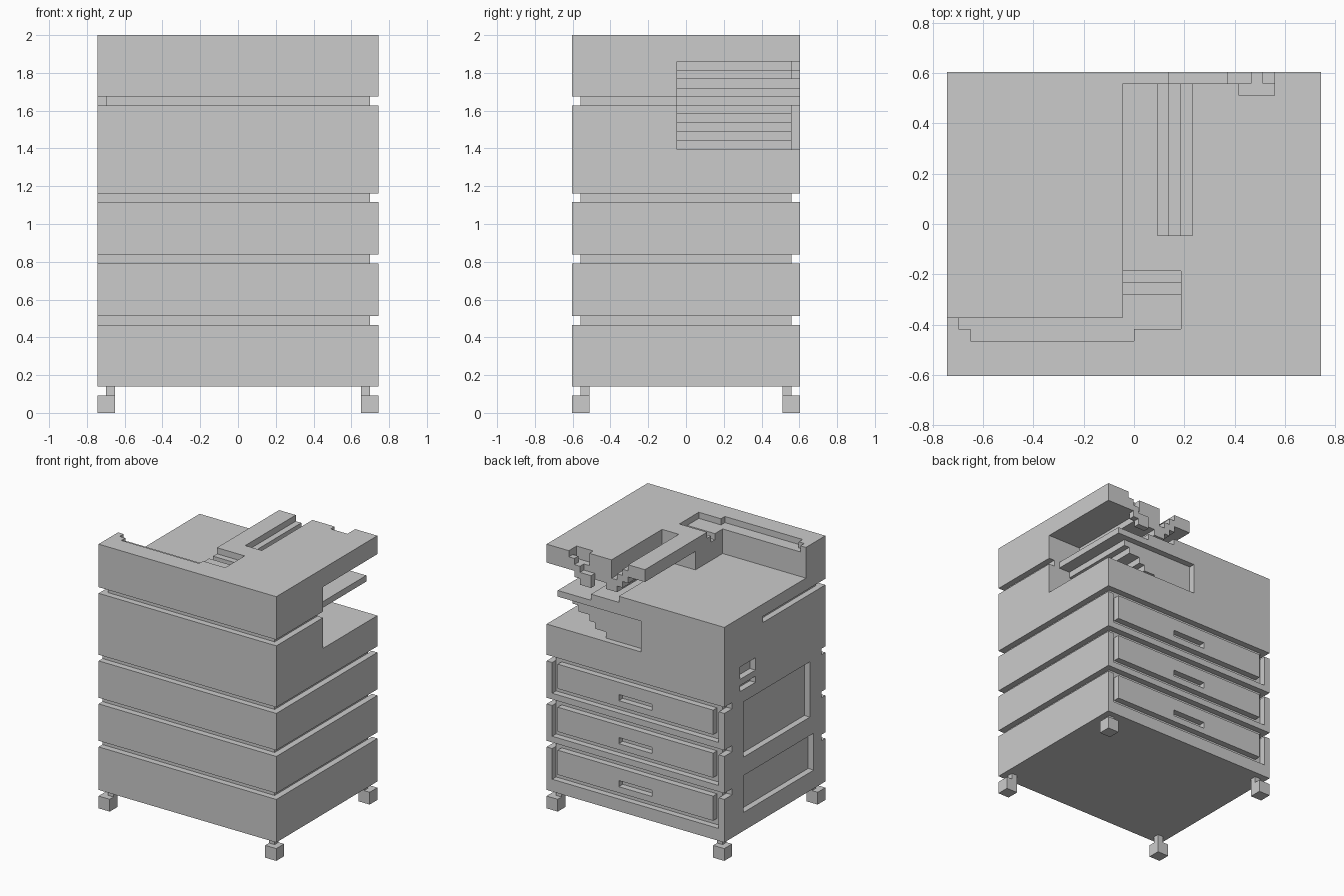
import bpy, bmesh

if "Cube" in bpy.data.objects:
    bpy.data.objects.remove(bpy.data.objects["Cube"])

U = 2 / 43                     # one block of the stepped design
cells = {}                     # occupied block -> part name


def fill(part, x0, x1, y0, y1, z0, z1):
    for x in range(x0, x1):
        for y in range(y0, y1):
            for z in range(z0, z1):
                cells[x, y, z] = part


def cut(x0, x1, y0, y1, z0, z1):
    for x in range(x0, x1):
        for y in range(y0, y1):
            for z in range(z0, z1):
                cells.pop((x, y, z), None)


# Main masses
fill("cabinet", 0, 32, 0, 26, 3, 35)
fill("scanner_lid", 0, 32, 0, 26, 35, 43)

# Corner feet with thin stems
for x, sx in ((0, 1), (30, 30)):
    for y, sy in ((0, 1), (24, 24)):
        fill("feet", x, x + 2, y, y + 2, 0, 2)
        fill("feet", sx, sx + 1, sy, sy + 1, 2, 3)

# Seams around front and right; lower ones also cross the back
for z in (10, 17, 24, 35):
    cut(0, 32, 0, 1, z, z + 1)
    cut(31, 32, 0, 26, z, z + 1)
    if z < 35:
        cut(0, 32, 25, 26, z, z + 1)
        cut(0, 1, 24, 26, z, z + 1)
cut(0, 1, 0, 16, 35, 36)

# Drawer outlines and handle slots
for z in (4, 11, 18):
    cut(1, 2, 25, 26, z + 1, z + 6)
    cut(30, 31, 25, 26, z + 1, z + 6)
    cut(1, 31, 25, 26, z + 1, z + 2)
    cut(13, 19, 25, 26, z + 3, z + 4)

# Recessed side panels and small side slots
cut(0, 1, 4, 21, 15, 24)
cut(0, 1, 3, 21, 6, 12)
cut(0, 1, 18, 22, 28, 30)
cut(0, 1, 18, 22, 26, 27)

# Open tray on top with a shallow ledge and steps
cut(0, 15, 5, 26, 38, 43)
cut(1, 20, 4, 5, 42, 43)
cut(2, 16, 3, 4, 42, 43)
cut(15, 20, 4, 9, 42, 43)
cut(15, 20, 7, 8, 41, 42)
fill("scanner_lid", 15, 20, 8, 9, 41, 42)

# Output opening in the back right corner
cut(15, 32, 12, 26, 30, 40)
cut(15, 28, 25, 26, 40, 43)
cut(15, 18, 12, 25, 40, 41)

# Output tray plate, upper steps and stepped support beneath
fill("output_tray", 15, 30, 12, 26, 35, 36)
fill("output_tray", 15, 24, 12, 26, 36, 37)
fill("output_tray", 15, 19, 12, 26, 37, 38)
for i, x in enumerate((22, 24, 25, 27, 28)):
    fill("output_tray", 15, x, 12, 25, 30 + i, 31 + i)

# Feed slot: V shaped steps between bar and lid
fill("scanner_lid", 20, 22, 12, 25, 38, 39)
fill("scanner_lid", 19, 26, 12, 25, 39, 40)
for i in range(3):
    cut(18 + i, 19 + i, 12, 25, 42 - i, 43)
cut(25, 28, 24, 25, 41, 43)
fill("scanner_lid", 27, 28, 25, 26, 40, 42)
fill("scanner_lid", 26, 27, 25, 26, 39, 41)
fill("scanner_lid", 24, 26, 25, 26, 38, 40)

# Side faces of a unit block
SIDES = []
for a in range(3):
    b, c = (a + 1) % 3, (a + 2) % 3
    for s in (0, 1):
        ring = []
        for u, v in ((0, 0), (1, 0), (1, 1), (0, 1)):
            p = [0, 0, 0]
            p[a], p[b], p[c] = s, u, v
            ring.append(tuple(p))
        d = [0, 0, 0]
        d[a] = 2 * s - 1
        SIDES.append((d, ring if s else ring[::-1]))


# Skin only the outer faces of each part, then merge flat areas
for part in ("cabinet", "scanner_lid", "output_tray", "feet"):
    bm = bmesh.new()
    verts = {}
    for (x, y, z), owner in cells.items():
        if owner != part:
            continue
        for d, ring in SIDES:
            if (x + d[0], y + d[1], z + d[2]) in cells:
                continue
            face = []
            for q in ring:
                k = (x + q[0], y + q[1], z + q[2])
                if k not in verts:
                    verts[k] = bm.verts.new(((k[0] - 16) * U, (k[1] - 13) * U, k[2] * U))
                face.append(verts[k])
            bm.faces.new(face)
    bmesh.ops.dissolve_limit(bm, angle_limit=0.01, verts=bm.verts, edges=bm.edges)
    mesh = bpy.data.meshes.new(part)
    bm.to_mesh(mesh)
    bm.free()
    bpy.context.collection.objects.link(bpy.data.objects.new(part, mesh))
